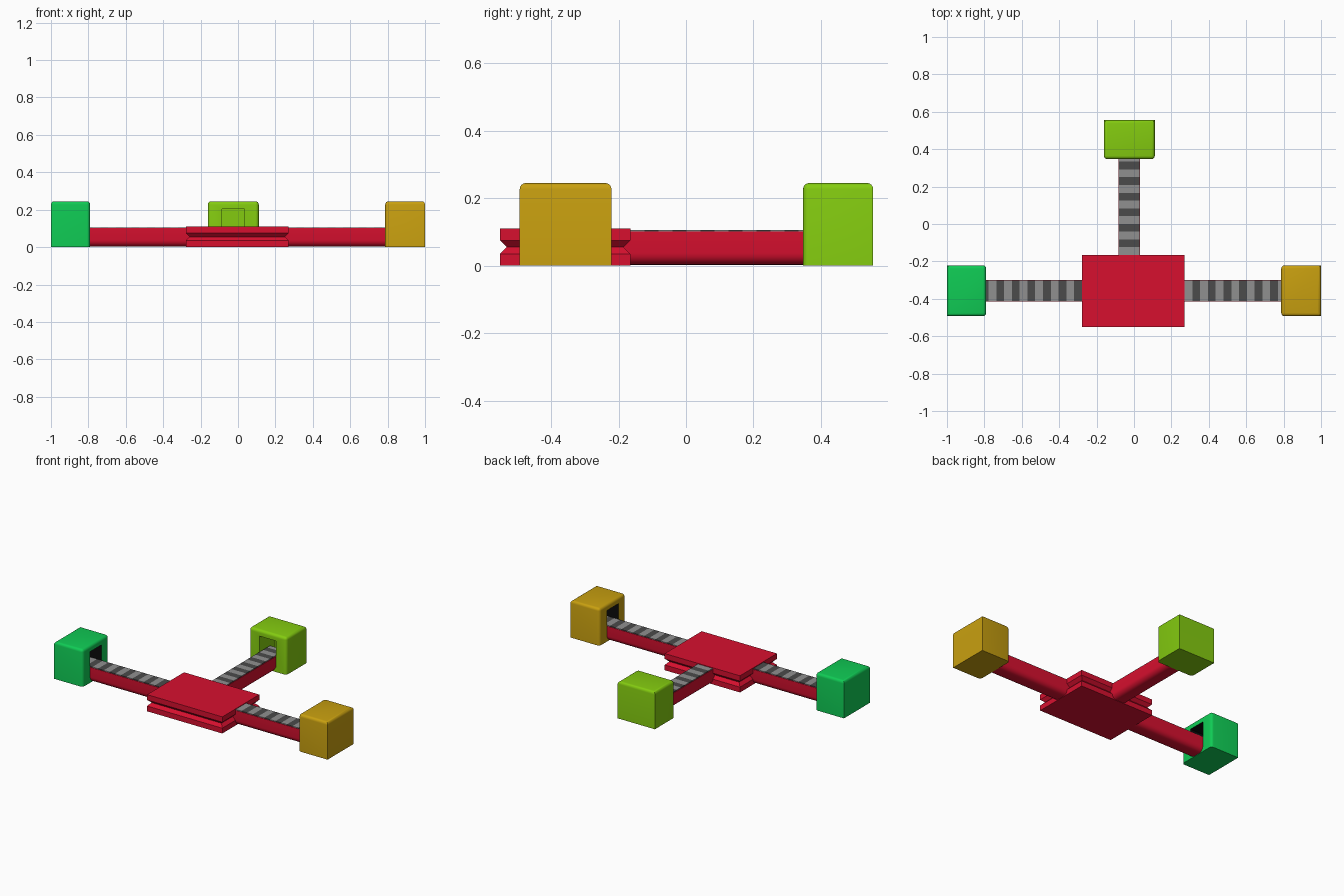
import bpy, bmesh, math
from mathutils import Matrix, Vector

cube = bpy.data.objects.get("Cube")
if cube:
    bpy.data.objects.remove(cube, do_unlink=True)


def material(name, rgb):
    m = bpy.data.materials.new(name)
    m.use_nodes = True
    m.diffuse_color = (*rgb, 1)
    m.node_tree.nodes["Principled BSDF"].inputs["Base Color"].default_value = (*rgb, 1)
    return m


RED = material("red", (0.68, 0.005, 0.028))
GOLD = material("gold", (0.58, 0.35, 0.005))
LIME = material("lime", (0.23, 0.6, 0.005))
GREEN = material("green", (0.005, 0.6, 0.09))
LIGHT = material("light grey", (0.28, 0.28, 0.28))
DARK = material("dark grey", (0.07, 0.07, 0.07))
BLACK = material("black", (0.003, 0.003, 0.003))


def finish(name, bm, mats, matrix=Matrix(), smooth=None):
    bmesh.ops.recalc_face_normals(bm, faces=bm.faces)
    mesh = bpy.data.meshes.new(name)
    bm.to_mesh(mesh)
    bm.free()
    for m in mats:
        mesh.materials.append(m)
    obj = bpy.data.objects.new(name, mesh)
    bpy.context.collection.objects.link(obj)
    obj.matrix_world = matrix
    if smooth:
        bpy.ops.object.select_all(action='DESELECT')
        obj.select_set(True)
        bpy.context.view_layer.objects.active = obj
        bpy.ops.object.shade_smooth_by_angle(angle=math.radians(smooth))
    return obj


def add_box(bm, lo, hi, index=0):
    lo, hi = Vector(lo), Vector(hi)
    mat = Matrix.Translation((lo + hi) / 2) @ Matrix.Diagonal((*(hi - lo), 1))
    verts = bmesh.ops.create_cube(bm, size=1, matrix=mat)["verts"]
    for f in {f for v in verts for f in v.link_faces}:
        f.material_index = index


# Platform: stacked rectangles with a V groove round the sides
def platform():
    bm = bmesh.new()
    rings = []
    for z, inset in ((0, 0), (0.035, 0), (0.055, 0.02), (0.075, 0), (0.11, 0)):
        hx, hy = 0.275 - inset, 0.193 - inset
        rings.append([bm.verts.new((sx * hx, sy * hy, z))
                      for sx, sy in ((-1, -1), (1, -1), (1, 1), (-1, 1))])
    for a, b in zip(rings, rings[1:]):
        for i in range(4):
            j = (i + 1) % 4
            bm.faces.new((a[i], a[j], b[j], b[i]))
    bm.faces.new(rings[0])
    bm.faces.new(rings[-1])
    finish("platform", bm, [RED], Matrix.Translation((-0.004, -0.358, 0)))


# Arm: trough with rounded lower edges, running along local +x
def arm(name, start, end, matrix):
    bm = bmesh.new()
    add_box(bm, (start, -0.057, 0.002), (end, 0.057, 0.101))
    low = [e for e in bm.edges if all(v.co.z < 0.05 for v in e.verts)
           and abs(e.verts[0].co.y - e.verts[1].co.y) < 0.01]
    bmesh.ops.bevel(bm, geom=low, offset=0.035, segments=5, profile=0.5,
                    affect='EDGES')
    finish(name, bm, [RED], matrix, 40)


# Tread: alternating light and dark slats on top of the arm
def tread(name, start, end, first, matrix):
    bm = bmesh.new()
    pitch, x, i = 0.0415, start, first
    while x < end:
        add_box(bm, (x, -0.054, 0.098), (min(x + pitch, end), 0.054, 0.106), i % 2)
        x += pitch
        i += 1
    finish(name, bm, [LIGHT, DARK], matrix)


# Pod: box with soft top edges and a recess where the arm enters
def pod(name, start, end, color, inside, matrix):
    bm = bmesh.new()
    add_box(bm, (start, -0.136, 0), (end, 0.136, 0.245))
    top = [e for e in bm.edges if all(v.co.z > 0.2 for v in e.verts)]
    inner = [e for e in bm.edges if all(v.co.x < start + 0.01 for v in e.verts)
             and max(v.co.z for v in e.verts) > 0.2]
    bmesh.ops.bevel(bm, geom=list(set(top + inner)), offset=0.018, segments=4,
                    profile=0.5, affect='EDGES')
    bm.normal_update()
    face = max((f for f in bm.faces if f.normal.x < -0.99), key=lambda f: f.calc_area())
    mid = face.calc_center_median()
    bmesh.ops.inset_region(bm, faces=[face], thickness=0.01)
    for v in face.verts:
        v.co.y = math.copysign(0.06, v.co.y)
        v.co.z = 0.205 if v.co.z > mid.z else 0.03
    hole = bmesh.ops.extrude_discrete_faces(bm, faces=[face])["faces"][0]
    bmesh.ops.translate(bm, verts=hole.verts, vec=(0.16, 0, 0))
    hole.material_index = 1
    for e in hole.edges:
        for f in e.link_faces:
            f.material_index = 1
    finish(name, bm, [color, inside], matrix, 40)


platform()
for side, origin, angle, root, start, end, color, inside, first in (
        ("left", (0, -0.357), 0, 0.271, 0.787, 1.0, GOLD, BLACK, 0),
        ("right", (0, -0.357), 180, 0.279, 0.79, 1.0, GREEN, BLACK, 1),
        ("back", (-0.025, 0), 90, -0.165, 0.347, 0.555, LIME, LIME, 0)):
    place = Matrix.Translation((*origin, 0)) @ Matrix.Rotation(math.radians(angle), 4, 'Z')
    arm(side + "_arm", root - 0.03, start + 0.1, place)
    tread(side + "_tread", root, start + 0.1, first, place)
    pod(side + "_pod", start, end, color, inside, place)
